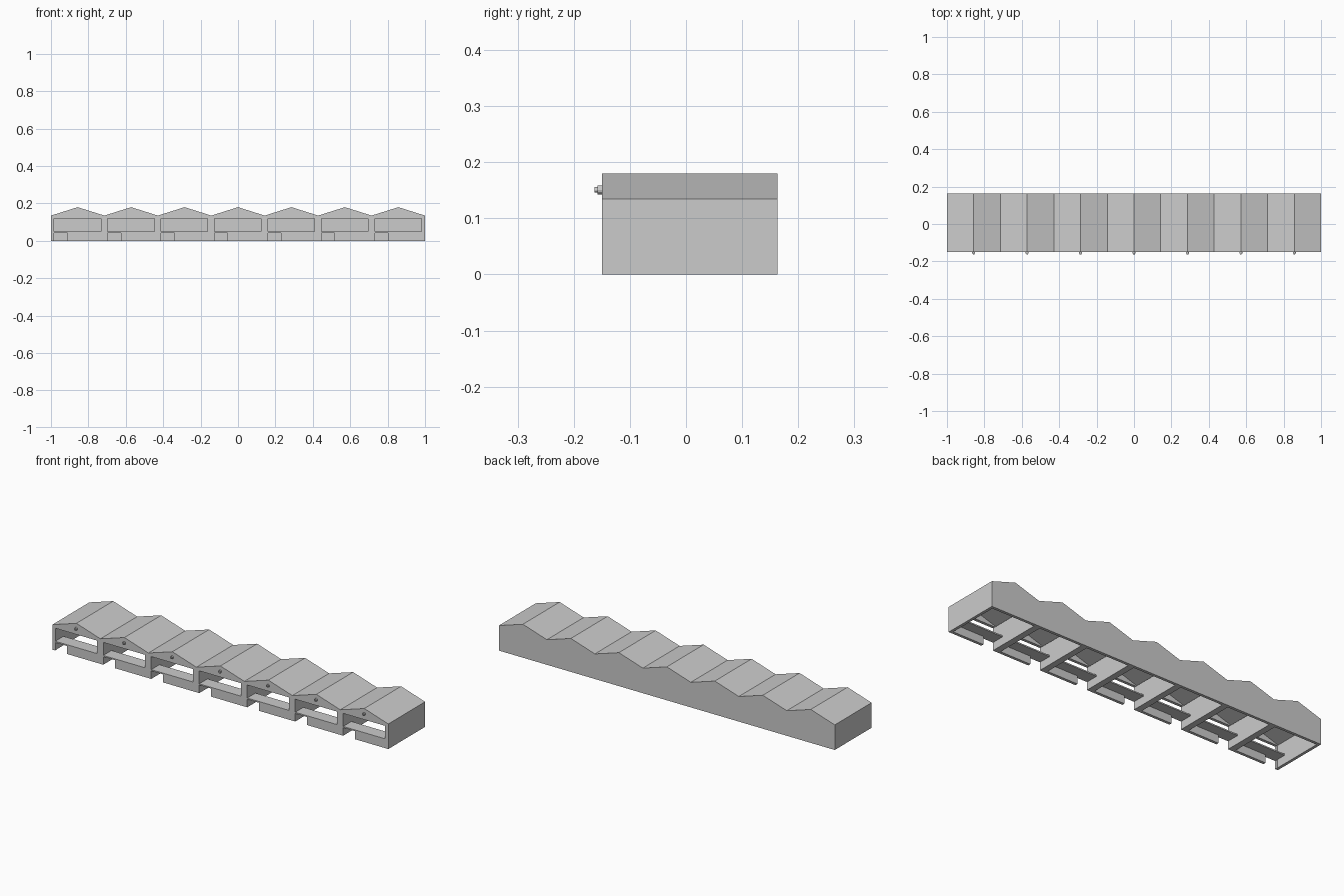
import bpy, bmesh, math
from mathutils import Matrix

if "Cube" in bpy.data.objects:
    bpy.data.objects.remove(bpy.data.objects["Cube"])

N = 7
PITCH = 2 / N
FRONT, BACK = -0.15, 0.163
T = 0.015
EAVE, PEAK = 0.135, 0.18


def add_object(name, bm):
    bmesh.ops.recalc_face_normals(bm, faces=bm.faces)
    mesh = bpy.data.meshes.new(name)
    bm.to_mesh(mesh)
    bm.free()
    ob = bpy.data.objects.new(name, mesh)
    bpy.context.collection.objects.link(ob)
    return ob


def add_prism(bm, pts, y0, y1):
    """Extrude an xz outline from y0 to y1."""
    face = bm.faces.new([bm.verts.new((x, y0, z)) for x, z in pts])
    ext = bmesh.ops.extrude_face_region(bm, geom=[face])
    verts = [v for v in ext["geom"] if isinstance(v, bmesh.types.BMVert)]
    bmesh.ops.translate(bm, verts=verts, vec=(0, y1 - y0, 0))


def rect(x0, x1, z0, z1):
    return [(x0, z0), (x1, z0), (x1, z1), (x0, z1)]


def prisms(name, outlines, y0, y1):
    bm = bmesh.new()
    for pts in outlines:
        add_prism(bm, pts, y0, y1)
    return add_object(name, bm)


# Zigzag roof line shared by walls and roof
ridge = [(-1 + i * PITCH / 2, PEAK if i % 2 else EAVE) for i in range(2 * N + 1)]
wall = ridge + [(1, 0), (-1, 0)]
prisms("back_wall", [wall], BACK - T, BACK)
prisms("roof", [ridge + [(x, z - T) for x, z in reversed(ridge)]], FRONT + T, BACK - T)

# Front wall with a wide window and a low door per bay
front_wall = prisms("front_wall", [wall], FRONT, FRONT + T)
left = [-1 + i * PITCH for i in range(N)]
holes = [rect(x + 0.017, x + PITCH - 0.019, 0.05, 0.12) for x in left]
holes += [rect(x + 0.017, x + 0.088, -0.02, 0.043) for x in left]
cutter = prisms("opening_cutter", holes, FRONT - 0.05, FRONT + T + 0.01)
cutter.hide_render = True
cutter.hide_viewport = True
cutter.display_type = "WIRE"
mod = front_wall.modifiers.new("openings", "BOOLEAN")
mod.object = cutter
mod.operation = "DIFFERENCE"
mod.solver = "EXACT"

# End walls and partitions between bays
top = EAVE - T
prisms("end_walls", [rect(-1, -1 + T, 0, top), rect(1 - T, 1, 0, top)], FRONT + T, BACK - T)
prisms("partitions", [rect(x - 0.017, x + 0.017, 0, top) for x in left[1:]],
       FRONT + T, BACK - T)

# Counter behind each window
prisms("counters", [rect(x + 0.017, x + PITCH - 0.017, 0.043, 0.05) for x in left],
       FRONT + T, FRONT + 0.07)

# Small stepped lamps under each gable
bm = bmesh.new()
for x in left:
    for r, y0, y1 in ((0.008, -0.158, FRONT), (0.0045, -0.163, -0.158)):
        place = Matrix.Translation((x + PITCH / 2, (y0 + y1) / 2, 0.151))
        bmesh.ops.create_cone(bm, cap_ends=True, segments=12, radius1=r, radius2=r,
                              depth=y1 - y0,
                              matrix=place @ Matrix.Rotation(math.pi / 2, 4, "X"))
add_object("gable_lamps", bm)
